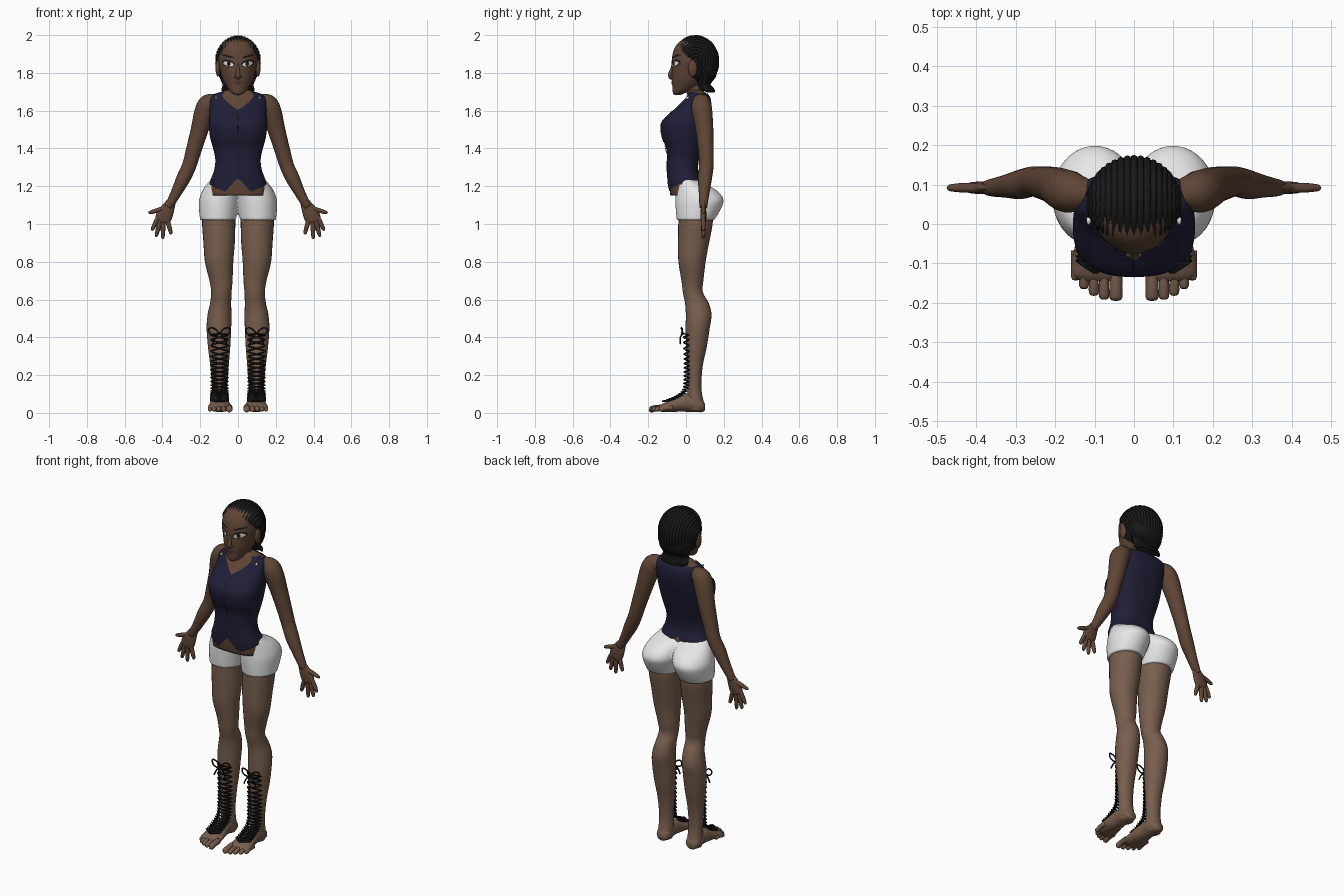
import bpy, bmesh, math
from mathutils import Vector
from mathutils.bvhtree import BVHTree

if "Cube" in bpy.data.objects:
    bpy.data.objects.remove(bpy.data.objects["Cube"])


def material(name, rgb):
    m = bpy.data.materials.new(name)
    m.diffuse_color = (*rgb, 1)
    m.use_nodes = True
    m.node_tree.nodes["Principled BSDF"].inputs["Base Color"].default_value = m.diffuse_color
    return m


SKIN = material("skin", (.115, .06, .036))
LEG = material("leg_skin", (.185, .112, .074))
NAVY = material("navy_cloth", (.014, .013, .038))
WHITE = material("white_cloth", (.8, .8, .8))
BLACK = material("black_hair", (.009, .009, .009))
LIP = material("lip_brown", (.075, .03, .022))


def spline(pts, k=5):
    """Catmull-Rom resampling of tuples of any length."""
    out = []
    for i in range(len(pts) - 1):
        a, b, c, d = pts[max(i - 1, 0)], pts[i], pts[i + 1], pts[min(i + 2, len(pts) - 1)]
        for j in range(k):
            t = j / k
            out.append(tuple(.5 * (2 * q + (r - p) * t + (2 * p - 5 * q + 4 * r - s) * t * t
                                   + (3 * q - p - 3 * r + s) * t ** 3) for p, q, r, s in zip(a, b, c, d)))
    return out + [tuple(pts[-1])]


def finish(name, bm, mat, mirror=False):
    bmesh.ops.recalc_face_normals(bm, faces=bm.faces)
    me = bpy.data.meshes.new(name)
    bm.to_mesh(me)
    bm.free()
    me.materials.append(mat)
    me.shade_smooth()
    ob = bpy.data.objects.new(name, me)
    bpy.context.collection.objects.link(ob)
    if mirror:
        ob.modifiers.new("mirror", 'MIRROR').use_mirror_merge = False
    return ob


def skin_rows(name, rows, mat, mirror=False, cap=True):
    bm = bmesh.new()
    vs = [[bm.verts.new(p) for p in r] for r in rows]
    n = len(rows[0])
    for a, b in zip(vs, vs[1:]):
        for i in range(n):
            bm.faces.new((a[i], a[(i + 1) % n], b[(i + 1) % n], b[i]))
    if cap:
        bm.faces.new(vs[0])
        bm.faces.new(vs[-1])
    return finish(name, bm, mat, mirror)


def sgnpow(v, e):
    return math.copysign(abs(v) ** e, v)


def loft(name, rings, mat, mirror=False, axis='z', n=28, power=2.0):
    """Rings are (height, centre, centre, radius, radius)."""
    rows = []
    for h, a, b, ra, rb in spline(rings):
        row = []
        for i in range(n):
            t = 2 * math.pi * i / n
            u, v = a + ra * sgnpow(math.cos(t), 2 / power), b + rb * sgnpow(math.sin(t), 2 / power)
            row.append((u, v, h) if axis == 'z' else (u, h, v))
        rows.append(row)
    return skin_rows(name, rows, mat, mirror)


def tube(name, pts, mat, mirror=False, n=12, k=4, flat=1.0):
    """Points are (x, y, z, radius); flat squashes the tube along its first normal."""
    pts = spline(pts, k)
    P = [Vector(p[:3]) for p in pts]
    nrm, rows = Vector((0, 1, 0)), []
    for i, p in enumerate(P):
        d = (P[min(i + 1, len(P) - 1)] - P[max(i - 1, 0)]).normalized()
        if abs(nrm.dot(d)) > .99:
            nrm = Vector((0, 0, 1))
        nrm = (nrm - d * nrm.dot(d)).normalized()
        side, r = d.cross(nrm), max(pts[i][3], .001)
        rows.append([p + nrm * (r * flat * math.cos(a)) + side * (r * math.sin(a))
                     for a in (2 * math.pi * j / n for j in range(n))])
    return skin_rows(name, rows, mat, mirror)


def ball(name, loc, size, mat, mirror=False, keep=None):
    bm = bmesh.new()
    bmesh.ops.create_uvsphere(bm, u_segments=32, v_segments=20, radius=1)
    for v in bm.verts:
        v.co = Vector(c + s * q for c, s, q in zip(loc, size, v.co))
    if keep:
        bmesh.ops.delete(bm, geom=[f for f in bm.faces if not keep(f.calc_center_median())], context='FACES')
    return finish(name, bm, mat, mirror)


def decal(name, target, outline, mat, lift, mirror=False):
    """Thin plate projected from the front on to a target mesh."""
    tree = BVHTree.FromPolygons([v.co for v in target.data.vertices], [p.vertices for p in target.data.polygons])
    cx, cz = (sum(p[i] for p in outline) / len(outline) for i in (0, 1))
    rows = []
    for s in (.02, .35, .7, 1):
        row = []
        for x, z in outline:
            x, z = cx + (x - cx) * s, cz + (z - cz) * s
            hit = tree.ray_cast(Vector((x, -1, z)), Vector((0, 1, 0)))[0]
            row.append((x, (hit.y if hit else -.06) - lift, z))
        rows.append(row)
    ob = skin_rows(name, rows, mat, mirror, cap=False)
    return ob


# Torso and vest share one profile: z, front, back, half width
PROFILE = spline([(1.15, -.09, .09, .155), (1.22, -.098, .085, .15), (1.28, -.1, .065, .128),
                  (1.34, -.1, .068, .12), (1.4, -.105, .085, .132), (1.46, -.127, .1, .148),
                  (1.53, -.133, .12, .155), (1.575, -.098, .13, .152), (1.62, -.048, .135, .15),
                  (1.665, -.01, .13, .148), (1.69, .005, .115, .12), (1.7, .012, .105, .09),
                  (1.712, .02, .09, .06)], 6)


def torso_point(t, z, grow):
    for a, b in zip(PROFILE, PROFILE[1:]):
        if z <= b[0]:
            break
    k = min(max((z - a[0]) / (b[0] - a[0]), 0), 1)
    f, bk, rx = (p + (q - p) * k for p, q in zip(a[1:], b[1:]))
    return ((rx + grow) * sgnpow(math.cos(t), .8),
            (f + bk) / 2 + ((bk - f) / 2 + grow) * sgnpow(math.sin(t), .8), z)


def hem(t):
    c = abs(math.cos(t))
    if math.sin(t) > 0:
        return 1.21 + .015 * (1 - c) + (.02 if c < .06 else 0)
    return 1.24 - .2 * c if c < .35 else 1.17 + .04 * (c - .35) / .65


def neckline(t):
    return 1.69 if math.sin(t) > 0 else min(1.698, 1.605 + .14 * abs(math.cos(t)))


angles = [2 * math.pi * i / 96 for i in range(96)]
skin_rows("torso", [[torso_point(t, 1.15 + .56 * j / 40, -.007) for t in angles] for j in range(41)], SKIN)
vest = skin_rows("vest", [[torso_point(t, hem(t) + (neckline(t) - hem(t)) * j / 50, 0) for t in angles]
                          for j in range(51)], NAVY, cap=False)
decal("vest_front_seam", vest, [(-.002, 1.25)] + [(-.002, 1.25 + .035 * i) for i in range(1, 11)]
      + [(.002, 1.6 - .035 * i) for i in range(11)], BLACK, .002)
ball("shoulder_stud", (.115, .01, 1.668), (.006, .012, .008), WHITE, True)

# Shorts: two rounded halves fused
shorts = loft("shorts", [(1.02, .106, .05, .095, .1), (1.08, .103, .065, .104, .12), (1.13, .098, .071, .108, .128),
                         (1.18, .087, .052, .1, .108), (1.22, .066, .012, .092, .074),
                         (1.25, .05, -.01, .08, .06)], WHITE, True)
rm = shorts.modifiers.new("fuse", 'REMESH')
rm.mode, rm.voxel_size, rm.use_smooth_shade = 'VOXEL', .008, True
sm = shorts.modifiers.new("soften", 'SMOOTH')
sm.iterations = 4

# Legs and feet
loft("leg", [(1.06, .1, .05, .088, .09), (1, .102, .05, .088, .091), (.9, .1, .04, .083, .082),
             (.8, .1, .032, .075, .072), (.7, .09, .034, .061, .058), (.64, .088, .036, .054, .053),
             (.58, .092, .058, .056, .063), (.52, .098, .067, .063, .068), (.45, .101, .062, .065, .064),
             (.35, .1, .055, .059, .055), (.25, .098, .047, .049, .042), (.15, .097, .045, .042, .036),
             (.09, .096, .047, .042, .04), (.04, .096, .052, .043, .046), (.012, .096, .052, .035, .04)], LEG, True)
loft("foot", [(.1, .096, .03, .02, .018), (.085, .096, .038, .037, .034), (.05, .096, .048, .044, .044),
              (0, .096, .054, .046, .048), (-.05, .096, .044, .053, .038), (-.1, .096, .032, .062, .027),
              (-.13, .095, .026, .06, .02), (-.145, .09, .022, .045, .012)], LEG, True, axis='y')
for i, (x, tip, r) in enumerate([(.046, -.195, .017), (.076, -.192, .0135), (.102, -.182, .013),
                                 (.127, -.165, .0125), (.148, -.143, .012)]):
    tube(f"toe_{i + 1}", [(x, tip + .075, .028, r), (x, tip + .035, .025, r * .95), (x, tip + .012, .019, r),
                          (x, tip + .002, .018, r * .7), (x, tip, .018, .002)], LEG, True)

# Arms and hands
tube("arm", [(.1, .075, 1.655, .03), (.15, .08, 1.64, .05), (.175, .085, 1.6, .054), (.203, .098, 1.5, .047),
             (.235, .105, 1.39, .041), (.258, .108, 1.31, .038), (.29, .1, 1.24, .037), (.325, .096, 1.17, .029),
             (.352, .093, 1.12, .024), (.37, .092, 1.09, .02)], SKIN, True, n=20)
tube("palm", [(.345, .093, 1.135, .02), (.362, .092, 1.1, .03), (.385, .092, 1.055, .042),
              (.4, .092, 1.02, .04), (.404, .092, 1.008, .025)], SKIN, True, flat=.38)
for name, a, b in [("index_finger", (.422, 1.035), (.457, .965)), ("middle_finger", (.412, 1.02), (.434, .932)),
                   ("ring_finger", (.396, 1.015), (.398, .92)), ("little_finger", (.374, 1.02), (.353, .945)),
                   ("thumb", (.385, 1.085), (.475, 1.058))]:
    tube(name, [(a[0] + (b[0] - a[0]) * t, .092, a[1] + (b[1] - a[1]) * t, r)
                for t, r in ((-.15, .011), (.3, .0125), (.7, .011), (.93, .008), (1, .002))], SKIN, True)

# Neck, head, nose and ears
loft("neck", [(1.6, 0, .06, .06, .05), (1.66, 0, .055, .05, .047), (1.7, 0, .05, .044, .044),
              (1.76, 0, .05, .045, .045)], SKIN)
head = loft("head", [(1.683, 0, -.045, .015, .015), (1.69, 0, -.04, .028, .028), (1.705, 0, -.025, .045, .046),
                     (1.735, 0, .0, .065, .073), (1.77, 0, .02, .083, .096), (1.82, 0, .035, .097, .111),
                     (1.87, 0, .042, .106, .117), (1.92, 0, .045, .102, .11), (1.96, 0, .045, .08, .085),
                     (1.985, 0, .045, .04, .045)], SKIN, n=40)
tube("nose", [(0, -.07, 1.845, .006), (0, -.076, 1.815, .009), (0, -.083, 1.79, .0125), (0, -.077, 1.775, .012),
              (0, -.07, 1.768, .004)], SKIN)
ball("nostril_wing", (.012, -.077, 1.779), (.008, .01, .007), SKIN, True)
ball("ear", (.106, .035, 1.825), (.013, .024, .045), SKIN, True)


# Face details
def almond(cx, cz, w, h, tilt):
    pts = [(w * math.cos(a), h * math.sin(a)) for a in (2 * math.pi * i / 20 for i in range(20))]
    return [(cx + x, cz + z + tilt * x) for x, z in pts]


decal("eye_liner", head, almond(.051, 1.851, .034, .018, .2), BLACK, .0015, True)
decal("eye_white", head, almond(.051, 1.848, .027, .012, .2), WHITE, .003, True)
decal("iris", head, almond(.049, 1.849, .01, .012, 0), BLACK, .0045, True)
decal("eyebrow", head, almond(.053, 1.888, .034, .0055, .25), BLACK, .002, True)
decal("upper_lip", head, almond(0, 1.751, .023, .005, 0), LIP, .003)
decal("lower_lip", head, almond(0, 1.742, .018, .006, 0), LIP, .004)

# Hair: scalp cap, nape mass and rows of braids
C, R = (0, .05, 1.86), (.113, .116, .13)
ball("scalp_cap", C, R, BLACK, keep=lambda p: p.y > .04 or p.z > 1.915 - max(0, p.y + .02) * .9)
loft("nape_hair", [(1.705, 0, .108, .076, .032), (1.74, 0, .088, .07, .034), (1.78, 0, .098, .09, .06),
                   (1.83, 0, .1, .106, .065), (1.87, 0, .08, .1, .07)], BLACK)
for i in range(19):
    a = math.radians(-76 + 152 * i / 18)
    start = 24 + 10 * abs(math.sin(a))
    path = []
    for j in range(13):
        t = math.radians(start + (212 - start) * j / 12)
        r = (.005 if j == 0 else .0095) + (.0012 if j % 2 else 0)
        path.append((R[0] * math.sin(a), C[1] - R[1] * math.cos(a) * math.cos(t),
                     C[2] + R[2] * math.cos(a) * math.sin(t), r))
    s, c = math.sin(a), math.cos(a)
    path += [(.093 * s, .085 + .065 * c, 1.785, .0105), (.075 * s, .085 + .035 * c, 1.74, .01),
             (.08 * s, .095 + .045 * c, 1.712, .01), (.084 * s, .1 + .052 * c, 1.698, .004)]
    tube(f"braid_{i + 1}", path, BLACK, n=8, k=3)


# Criss-cross laces and bows on the shins
def shin(s):
    """Front line from the instep up the shin."""
    line = spline([(-.11, .062), (-.055, .082), (-.005, .12), (.004, .2), (.004, .3), (0, .42)], 10)
    f = s * (len(line) - 1)
    i = min(int(f), len(line) - 2)
    return [p + (q - p) * (f - i) for p, q in zip(line[i], line[i + 1])]


for sign, name in ((1, "lace_a"), (-1, "lace_b")):
    pts = []
    for i in range(45):
        y, z = shin(i / 44)
        u = (0, 1, 0, -1)[i % 4] * sign
        pts.append((.098 + .047 * u, y - .014 + .028 * abs(u), z, .0042))
    tube(name, pts, BLACK, True, n=6, k=3)
for s in (1, -1):
    side = "outer" if s > 0 else "inner"
    tube(f"bow_loop_{side}", [(.098 + s * x, y, z, .0042) for x, y, z in
         [(0, -.015, .42), (.03, -.025, .448), (.056, -.02, .445), (.05, -.022, .42), (.02, -.025, .41),
          (0, -.015, .42)]], BLACK, True, n=6)
    tube(f"bow_end_{side}", [(.098 + s * x, y, z, .0042) for x, y, z in
         [(0, -.015, .42), (.02, -.03, .4), (.038, -.03, .365)]], BLACK, True, n=6)
